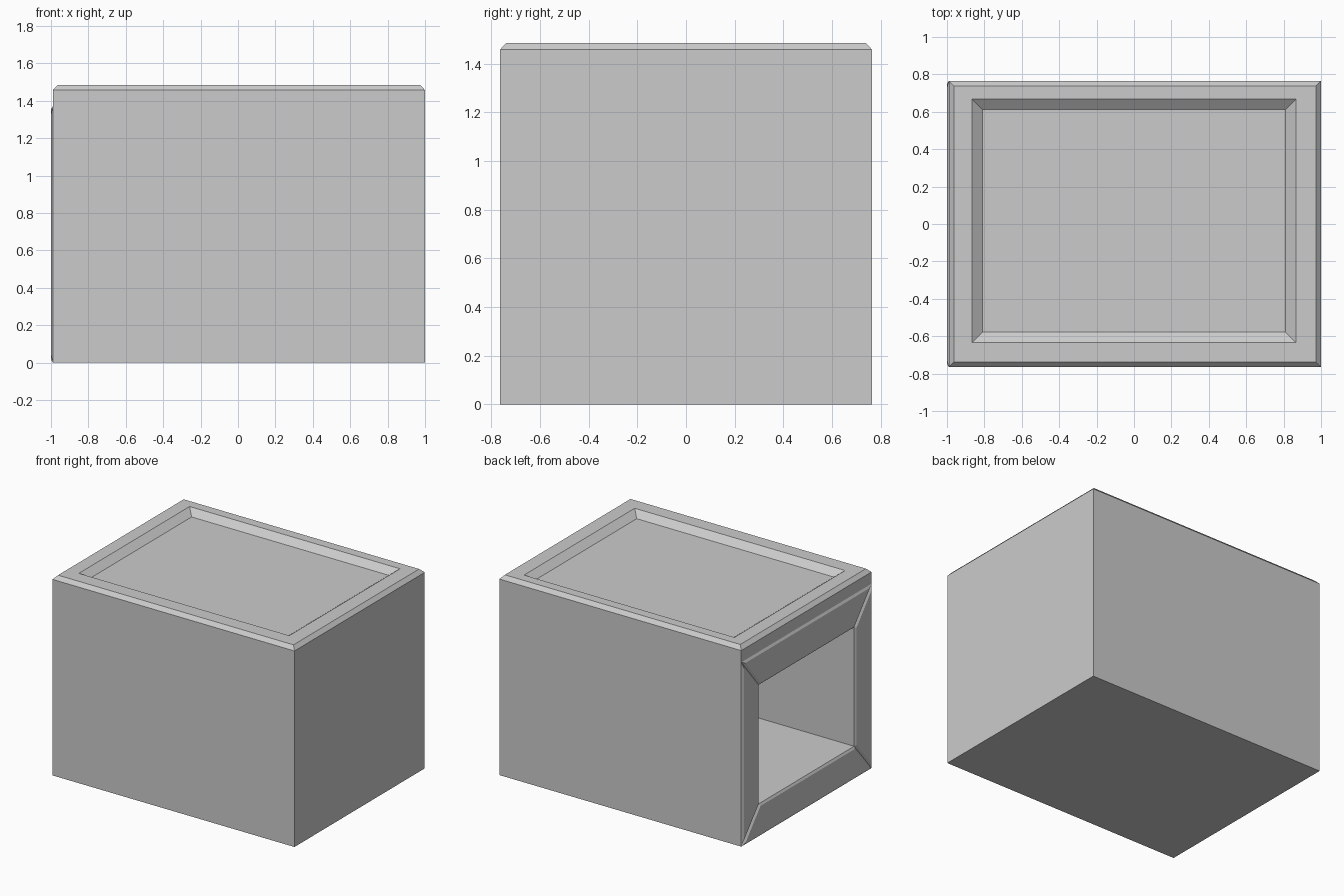
import bpy
import bmesh
from mathutils import Vector

if "Cube" in bpy.data.objects:
    bpy.data.objects.remove(bpy.data.objects["Cube"])

grey = bpy.data.materials.new("plain_grey")
grey.use_nodes = True
colour = (0.6, 0.6, 0.6, 1.0)
grey.diffuse_color = colour
grey.node_tree.nodes["Principled BSDF"].inputs["Base Color"].default_value = colour

LEFT, RIGHT, HALF_DEPTH = 1.0, -0.99, 0.765
SHOULDER, PANEL_TOP = 1.457, 1.37


def pick(bm, normal):
    """The outermost face along a direction."""
    faces = [f for f in bm.faces if f.normal.dot(normal) > 0.99]
    return max(faces, key=lambda f: f.calc_center_median().dot(normal))


def inset(bm, face, thickness, depth=0.0):
    bmesh.ops.inset_region(bm, faces=[face], thickness=thickness,
                           depth=depth, use_even_offset=True)
    bm.normal_update()


bm = bmesh.new()

# Plain body block
bmesh.ops.create_cube(bm, size=1)
for v in bm.verts:
    v.co = (LEFT if v.co.x > 0 else RIGHT,
            HALF_DEPTH if v.co.y > 0 else -HALF_DEPTH,
            SHOULDER if v.co.z > 0 else 0)
bm.normal_update()

# Chamfered top rim with a sunken tray
top = pick(bm, Vector((0, 0, 1)))
inset(bm, top, 0.027)
for v in top.verts:
    v.co.z += 0.028
inset(bm, top, 0.1)
for v in top.verts:
    v.co.x = 0.865 if v.co.x > 0 else -0.865
    v.co.y = 0.667 if v.co.y > 0 else -0.633
inset(bm, top, 0.055)
for v in top.verts:
    v.co.z -= 0.042
bm.normal_update()

# Split the open side below the top band
side = pick(bm, Vector((-1, 0, 0)))
geom = [side] + list(side.edges) + list(side.verts)
bmesh.ops.bisect_plane(bm, geom=geom, plane_co=(0, 0, PANEL_TOP), plane_no=(0, 0, 1))
bm.normal_update()
panel = min((f for f in bm.faces if f.normal.x < -0.99),
            key=lambda f: f.calc_center_median().z)

# Opening and straight-sided cavity
outer_edges = set(bm.faces)
inset(bm, panel, 0.2)
for v in panel.verts:
    v.co.y = 0.56 if v.co.y > 0 else -0.56
    v.co.z = 1.125 if v.co.z > 0.7 else 0.24
planks = [f for f in bm.faces if f not in outer_edges and f is not panel]
cavity = bmesh.ops.extrude_face_region(bm, geom=[panel])
ends = [g for g in cavity["geom"] if isinstance(g, bmesh.types.BMVert)]
bmesh.ops.translate(bm, verts=ends, vec=(1.78, 0, 0))
if panel.is_valid:
    bmesh.ops.delete(bm, geom=[panel], context="FACES_ONLY")
bm.normal_update()

# Four raised, bevelled frame planks around the opening
planks = [f for f in planks if f.is_valid]
bmesh.ops.inset_individual(bm, faces=planks, thickness=0.016, use_even_offset=True)
for face in planks:
    for v in face.verts:
        v.co.x = -1.0

bmesh.ops.recalc_face_normals(bm, faces=bm.faces)
mesh = bpy.data.meshes.new("box_body")
bm.to_mesh(mesh)
bm.free()
mesh.materials.append(grey)
body = bpy.data.objects.new("box_body", mesh)
bpy.context.scene.collection.objects.link(body)
